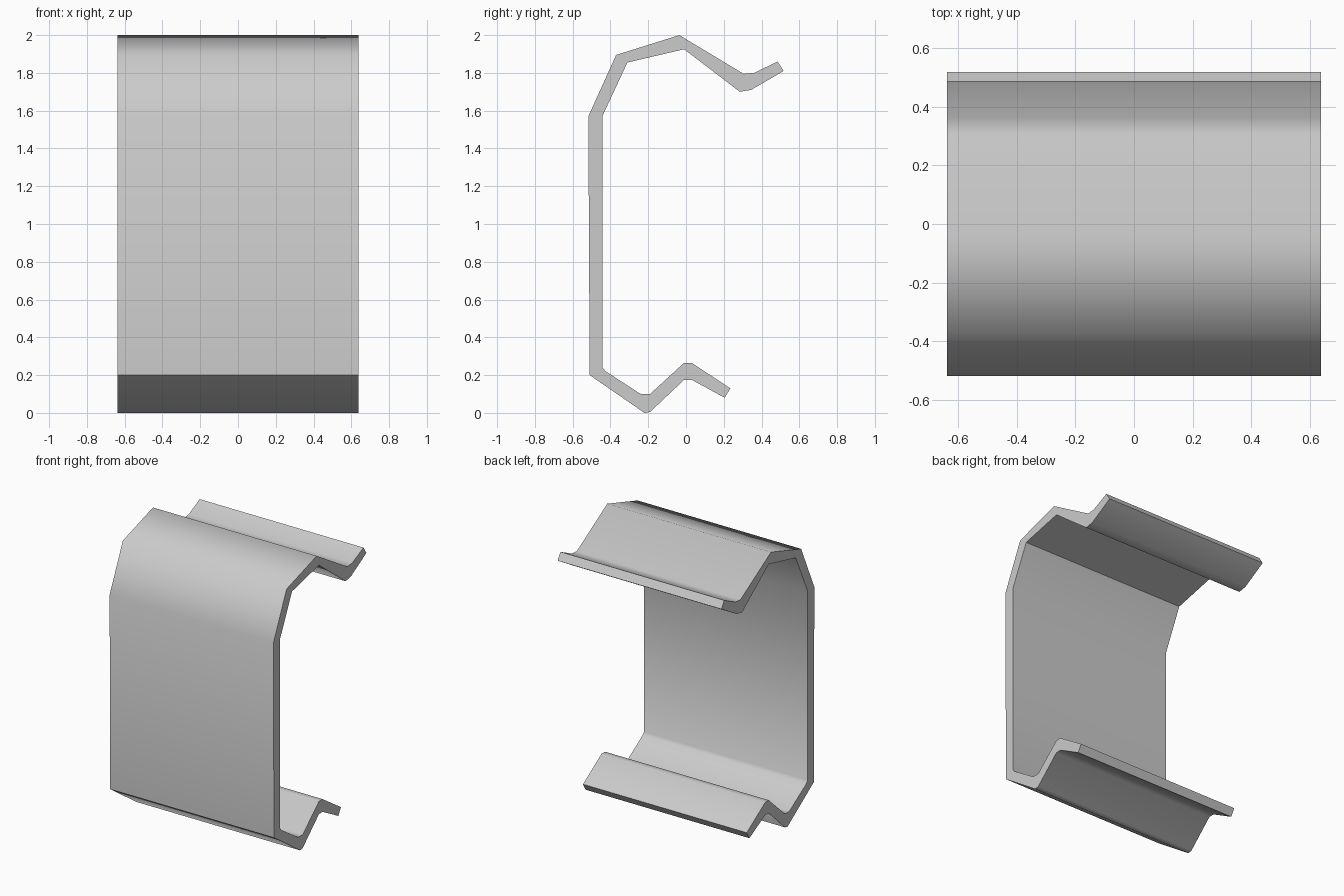
import bpy, bmesh, math

if "Cube" in bpy.data.objects:
    bpy.data.objects.remove(bpy.data.objects["Cube"])

HALF_WIDTH = 0.637

# Side profile (y, z): outer face from the lower lip up to the upper lip
outer = [(0.205, 0.08), (0.03, 0.175), (-0.01, 0.175), (-0.19, 0.005), (-0.22, 0.0),
         (-0.51, 0.20), (-0.517, 1.57), (-0.37, 1.895), (-0.035, 2.0),
         (0.305, 1.795), (0.36, 1.80), (0.485, 1.86)]
# Inner face back down from the upper lip to the lower lip
inner = [(0.517, 1.81), (0.345, 1.71), (0.285, 1.70), (-0.01, 1.925), (-0.31, 1.855),
         (-0.443, 1.57), (-0.443, 0.24), (-0.425, 0.22), (-0.24, 0.10), (-0.19, 0.10),
         (-0.01, 0.265), (0.03, 0.265), (0.235, 0.13)]

# Extrude the profile across the width
bm = bmesh.new()
cap = bm.faces.new([bm.verts.new((-HALF_WIDTH, y, z)) for y, z in outer + inner])
ext = bmesh.ops.extrude_face_region(bm, geom=[cap], use_keep_orig=True)
moved = [g for g in ext["geom"] if isinstance(g, bmesh.types.BMVert)]
bmesh.ops.translate(bm, verts=moved, vec=(2 * HALF_WIDTH, 0, 0))
bmesh.ops.recalc_face_normals(bm, faces=bm.faces)
mesh = bpy.data.meshes.new("bent_clip")
bm.to_mesh(mesh)
bm.free()

clip = bpy.data.objects.new("bent_clip", mesh)
bpy.context.collection.objects.link(clip)

# Smooth the gentle bends, keep the rims and tight folds sharp
bpy.context.view_layer.objects.active = clip
clip.select_set(True)
bpy.ops.object.shade_smooth_by_angle(angle=math.radians(50))
